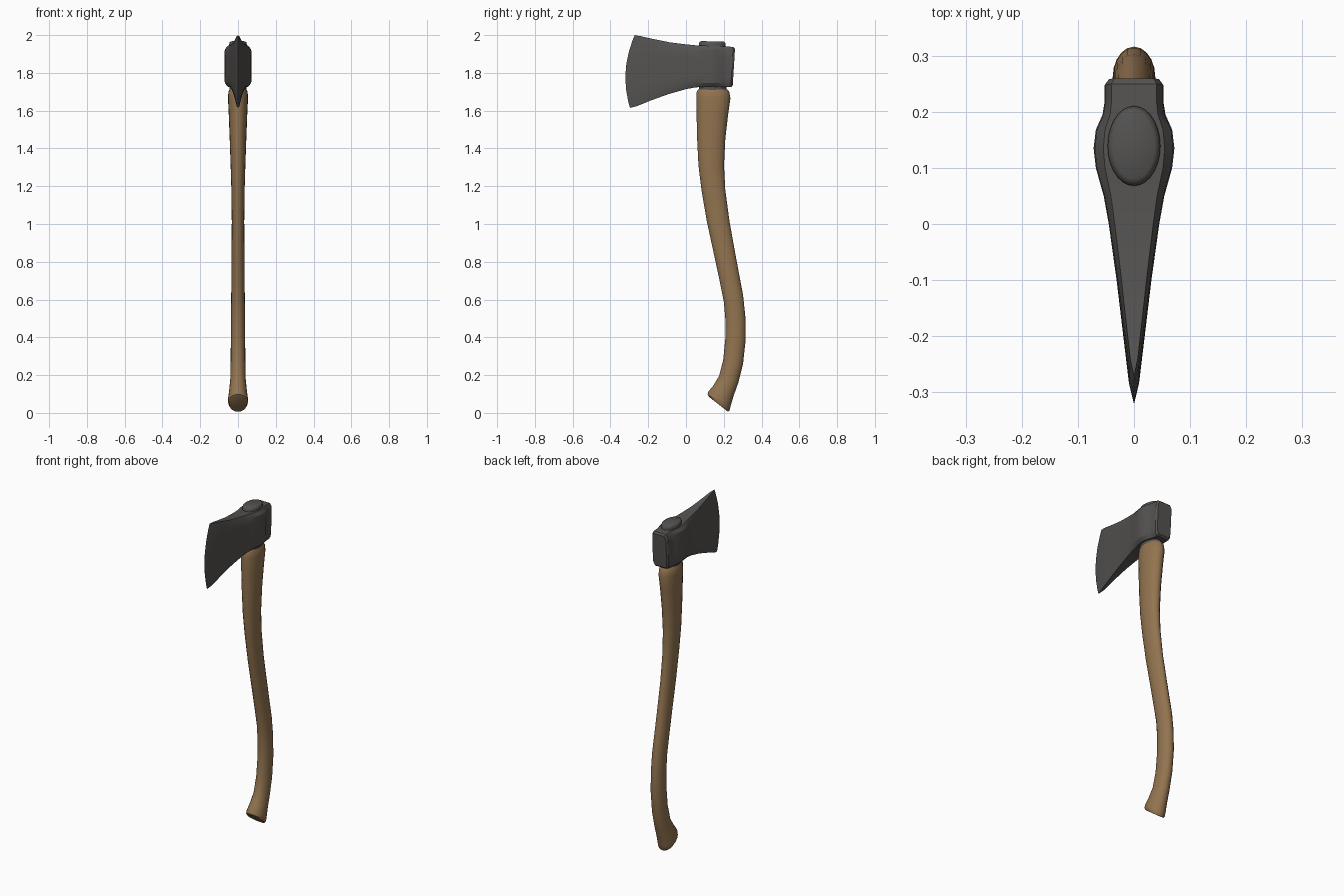
import bpy, bmesh, math


def material(name, rgb):
    m = bpy.data.materials.new(name)
    m.diffuse_color = (*rgb, 1)
    return m


wood = material("brown wood", (0.29, 0.175, 0.08))
steel = material("dark steel", (0.09, 0.085, 0.08))


def loft(name, rings, mat, angle):
    """Skin a list of equal-length rings and cap both ends."""
    bm = bmesh.new()
    vs = [[bm.verts.new(p) for p in r] for r in rings]
    n = len(rings[0])
    for a, b in zip(vs, vs[1:]):
        for i in range(n):
            j = (i + 1) % n
            bm.faces.new((a[i], a[j], b[j], b[i]))
    bm.faces.new(vs[0])
    bm.faces.new(vs[-1])
    bmesh.ops.remove_doubles(bm, verts=bm.verts, dist=1e-5)
    bmesh.ops.recalc_face_normals(bm, faces=bm.faces)
    me = bpy.data.meshes.new(name)
    bm.to_mesh(me)
    bm.free()
    me.materials.append(mat)
    ob = bpy.data.objects.new(name, me)
    bpy.context.collection.objects.link(ob)
    bpy.ops.object.select_all(action='DESELECT')
    ob.select_set(True)
    bpy.context.view_layer.objects.active = ob
    bpy.ops.object.shade_smooth_by_angle(angle=math.radians(angle))
    return ob


def oval(yf, zf, yb, zb, w, n=20):
    """Oval ring between a front point and a back point, half width w."""
    ring = []
    for i in range(n):
        a = 2 * math.pi * i / n
        t = 0.5 - 0.5 * math.cos(a)
        ring.append((w * math.sin(a), yf + (yb - yf) * t, zf + (zb - zf) * t))
    return ring


# Curved handle: front y, front z, back y, back z, half width
handle = [
    (0.122, 0.085, 0.222, 0.006, 0.046),
    (0.114, 0.098, 0.230, 0.012, 0.052),
    (0.118, 0.112, 0.236, 0.035, 0.053),
    (0.145, 0.145, 0.252, 0.090, 0.047),
    (0.175, 0.195, 0.277, 0.160, 0.041),
    (0.197, 0.280, 0.302, 0.260, 0.039),
    (0.208, 0.390, 0.316, 0.390, 0.038),
    (0.209, 0.490, 0.314, 0.510, 0.037),
    (0.200, 0.590, 0.302, 0.625, 0.036),
    (0.178, 0.700, 0.280, 0.740, 0.035),
    (0.148, 0.840, 0.256, 0.870, 0.034),
    (0.110, 1.015, 0.230, 1.015, 0.033),
    (0.082, 1.180, 0.208, 1.180, 0.035),
    (0.066, 1.310, 0.201, 1.310, 0.039),
    (0.059, 1.450, 0.208, 1.450, 0.044),
    (0.056, 1.580, 0.223, 1.580, 0.049),
    (0.055, 1.665, 0.235, 1.665, 0.053),
    (0.057, 1.700, 0.229, 1.700, 0.051),
    (0.064, 1.713, 0.219, 1.713, 0.045),
]
loft("handle", [oval(*s) for s in handle], wood, 40)

# Eye plug, showing above and just below the head
plug = [(0.068, 1.69, 0.214, 1.69, 0.046), (0.068, 1.953, 0.210, 1.948, 0.047),
        (0.071, 1.963, 0.207, 1.961, 0.044), (0.080, 1.968, 0.198, 1.966, 0.037)]
loft("eye_plug", [oval(*s, n=28) for s in plug], steel, 50)

# Axe head columns: y, half thickness, bottom z, top z, share of edge curve
head = [
    (-0.320, 0.000, 1.615, 2.000, 1.0),
    (-0.283, 0.009, 1.623, 1.994, 0.9),
    (-0.200, 0.019, 1.654, 1.979, 0.6),
    (-0.100, 0.031, 1.687, 1.962, 0.25),
    (0.000, 0.045, 1.714, 1.951, 0.0),
    (0.050, 0.054, 1.723, 1.946, 0.0),
    (0.100, 0.068, 1.727, 1.944, 0.0),
    (0.135, 0.072, 1.727, 1.943, 0.0),
    (0.168, 0.068, 1.726, 1.942, 0.0),
    (0.195, 0.056, 1.725, 1.941, 0.0),
    (0.215, 0.053, 1.724, 1.940, 0.0),
    (0.247, 0.053, 1.724, 1.937, 0.0),
    (0.257, 0.046, 1.733, 1.928, 0.0),
]
rows = [(0, 0.76), (0.09, 0.97), (0.25, 1), (0.42, 1), (0.58, 1),
        (0.75, 1), (0.91, 0.97), (1, 0.76)]


def head_ring(y, w, z0, z1, share):
    side = []
    for s, k in rows:
        # bowed cutting edge, leaning poll
        bow = (0.036 * (2 * s - 1) ** 2 + 0.0125 * (2 * s - 1)) * share
        lean = 0.012 * (s - 0.8) if y > 0.21 else 0
        side.append((w * k, y + bow + lean, z0 + (z1 - z0) * s))
    return side + [(-x, yy, z) for x, yy, z in reversed(side)]


rings = [head_ring(*c) for c in head]
head_ob = loft("axe_head", rings, steel, 28)
